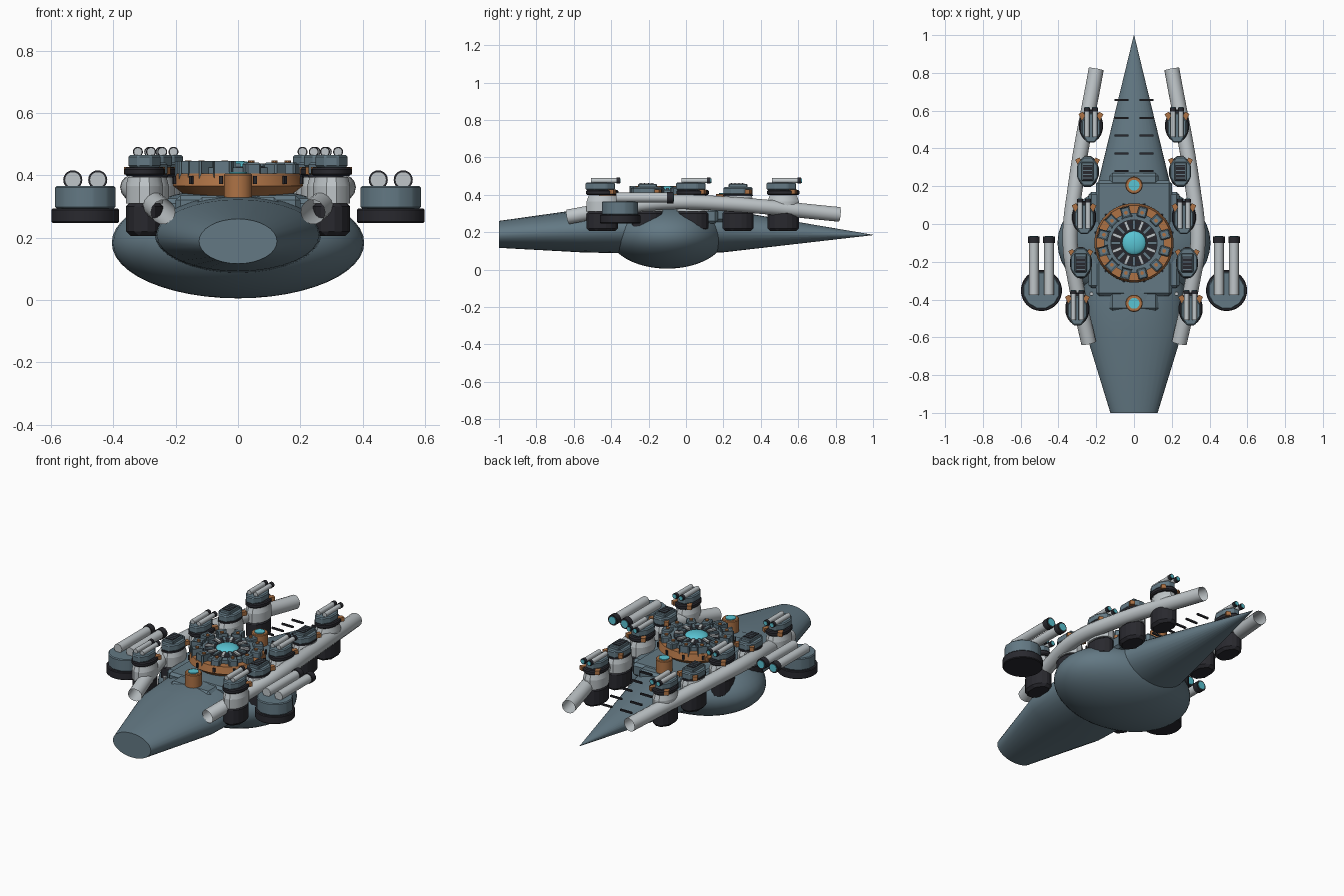
import bpy, bmesh, math
from mathutils import Vector, Matrix

cube = bpy.data.objects.get("Cube")
if cube:
    bpy.data.objects.remove(cube, do_unlink=True)


def material(name, rgb):
    m = bpy.data.materials.new(name)
    m.use_nodes = True
    m.diffuse_color = (*rgb, 1)
    m.node_tree.nodes["Principled BSDF"].inputs["Base Color"].default_value = (*rgb, 1)
    return m


HULL = material("slate blue", (0.125, 0.19, 0.23))
PALE = material("pale grey", (0.52, 0.56, 0.58))
DARK = material("charcoal", (0.022, 0.022, 0.028))
RUST = material("copper", (0.42, 0.17, 0.06))
GLOW = material("cyan glow", (0.1, 0.55, 0.65))


def finish(bm, name, mat, smooth=True):
    bmesh.ops.recalc_face_normals(bm, faces=bm.faces)
    me = bpy.data.meshes.new(name)
    bm.to_mesh(me)
    bm.free()
    me.materials.append(mat)
    ob = bpy.data.objects.new(name, me)
    bpy.context.collection.objects.link(ob)
    if smooth:
        bpy.ops.object.select_all(action='DESELECT')
        ob.select_set(True)
        bpy.context.view_layer.objects.active = ob
        bpy.ops.object.shade_smooth_by_angle(angle=math.radians(32))
    return ob


def bevel(bm, width):
    if width:
        bmesh.ops.bevel(bm, geom=bm.edges[:], offset=width, segments=1, affect='EDGES')


def drum(name, mat, loc, rx, ry, z0, z1, sides=24, taper=1, edge=0):
    """Upright, optionally oval prism between two heights."""
    bm = bmesh.new()
    bmesh.ops.create_cone(bm, cap_ends=True, segments=sides, radius1=1, radius2=taper, depth=1)
    turn = Matrix.Rotation(math.pi / sides, 4, 'Z')
    place = Matrix.Translation((loc[0], loc[1], (z0 + z1) / 2))
    bm.transform(place @ Matrix.Diagonal((rx, ry, z1 - z0, 1)) @ turn)
    bevel(bm, edge)
    return finish(bm, name, mat, sides > 8)


def rod(name, mat, x, z, y0, y1, r):
    """Round bar along y."""
    bm = bmesh.new()
    bmesh.ops.create_cone(bm, cap_ends=True, segments=20, radius1=r, radius2=r, depth=y1 - y0)
    bm.transform(Matrix.Translation((x, (y0 + y1) / 2, z)) @ Matrix.Rotation(math.pi / 2, 4, 'X'))
    return finish(bm, name, mat)


def box(name, mat, loc, size, angle=0, edge=0):
    bm = bmesh.new()
    bmesh.ops.create_cube(bm, size=1)
    bm.transform(Matrix.Translation(loc) @ Matrix.Rotation(angle, 4, 'Z') @ Matrix.Diagonal((*size, 1)))
    bevel(bm, edge)
    return finish(bm, name, mat, False)


def loft(name, mat, stations, sides=32):
    """Oval sections given as (y, half width, half height, centre z)."""
    bm = bmesh.new()
    rings = []
    for y, rx, rz, cz in stations:
        angles = [math.tau * i / sides for i in range(sides)]
        rings.append([bm.verts.new((rx * math.cos(a), y, cz + rz * math.sin(a))) for a in angles])
    for a, b in zip(rings, rings[1:]):
        for i in range(sides):
            j = (i + 1) % sides
            bm.faces.new((a[i], a[j], b[j], b[i]))
    bm.faces.new(rings[0])
    bm.faces.new(rings[-1])
    return finish(bm, name, mat)


# Hull: blunt nose, pointed tail and wide belly
loft("main_hull", HULL, [(-1, .125, .072, .188), (-.56, .26, .115, .207), (-.35, .268, .125, .212),
                         (.2, .195, .115, .207), (1, .001, .001, .185)])
bm = bmesh.new()
bmesh.ops.create_uvsphere(bm, u_segments=40, v_segments=24, radius=1)
bm.transform(Matrix.Translation((0, -.1, .183)) @ Matrix.Diagonal((.405, .31, .178, 1)))
finish(bm, "belly", HULL)

# Stepped deck plates
for i, (w, y0, y1, top) in enumerate([(.4, -.38, .23, .335), (.48, -.34, .17, .325),
                                      (.26, -.46, .27, .33)]):
    box(f"deck_plate_{i}", HULL, (0, (y0 + y1) / 2, top - .04), (w, y1 - y0, .08), edge=.015)

# Central reactor
C = (0, -.1)
drum("reactor_skirt", RUST, C, .17, .17, .335, .365, 36, 1.22)
drum("reactor_ring", RUST, C, .21, .21, .365, .405, 36, .95)
drum("reactor_inner_ring", HULL, C, .16, .16, .4, .425, 36)
drum("reactor_well", DARK, C, .125, .125, .42, .428, 36)
bm = bmesh.new()
bmesh.ops.create_uvsphere(bm, u_segments=28, v_segments=14, radius=.066)
bm.transform(Matrix.Translation((*C, .42)) @ Matrix.Diagonal((1, 1, .4, 1)))
finish(bm, "reactor_dome", GLOW)


def around(radius, angle, z):
    return Vector((C[0] + radius * math.cos(angle), C[1] + radius * math.sin(angle), z))


for i in range(12):
    a = math.tau * (i + .5) / 12
    box(f"ring_block_{i}", HULL, around(.168, a, .41), (.056, .05, .06), a, .006)
    drum(f"ring_bolt_{i}", RUST, around(.165, a, 0), .01, .01, .438, .447, 10)
    box(f"ring_plate_{i}", DARK, around(.212, a, .385), (.008, .012, .025), a)
for i in range(16):
    a = math.tau * i / 16
    box(f"reactor_spoke_{i}", PALE if i % 2 else HULL, around(.097, a, .43), (.05, .016, .014), a)

# Small lamp drums fore and aft of the reactor
for i, y in enumerate((.205, -.42)):
    drum(f"lamp_drum_{i}", RUST, (0, y), .046, .046, .31, .405, 20, edge=.004)
    drum(f"lamp_glass_{i}", GLOW, (0, y), .029, .029, .4, .41, 20)


def launch_tube(name, s):
    """Open bent pipe along one flank."""
    cu = bpy.data.curves.new(name, 'CURVE')
    cu.dimensions = '3D'
    cu.bevel_depth = .04
    cu.bevel_resolution = 5
    cu.resolution_u = 8
    path = [(.24, -.63, .282), (.305, -.33, .335), (.338, -.1, .36), (.31, .2, .352), (.2, .82, .295)]
    sp = cu.splines.new('BEZIER')
    sp.bezier_points.add(len(path) - 1)
    for p, (x, y, z) in zip(sp.bezier_points, path):
        p.co = (s * x, y, z)
        p.handle_left_type = p.handle_right_type = 'AUTO'
    cu.materials.append(PALE)
    ob = bpy.data.objects.new(name, cu)
    bpy.context.collection.objects.link(ob)


def barrels(name, x, z, y0, y1, r, gap):
    for k in (-1, 1):
        bx = x + k * gap
        rod(f"{name}_barrel", PALE, bx, z, y0, y1, r)
        rod(f"{name}_muzzle", DARK, bx, z, y1 - .1 * (y1 - y0), y1 + .004, r * 1.18)
        rod(f"{name}_muzzle_glow", GLOW, bx, z, y1, y1 + .007, r * .85)


def pod(name, x, y, gun):
    """Flank weapon pod: base, pedestal, collar and twin gun or vent box."""
    drum(f"{name}_base", DARK, (x, y), .064, .09, .205, .315, 8, edge=.015)
    drum(f"{name}_pedestal", PALE, (x, y), .062, .086, .31, .365, 12)
    drum(f"{name}_shoulder", PALE, (x, y), .062, .086, .365, .395, 12, .88)
    if gun:
        drum(f"{name}_collar", DARK, (x, y), .065, .088, .398, .425, 16, edge=.006)
        drum(f"{name}_turret", HULL, (x, y - .01), .056, .085, .425, .465, 8, edge=.006)
        barrels(name, x, .475, y - .06, y + .092, .0135, .021)
    else:
        drum(f"{name}_collar", DARK, (x, y), .058, .082, .392, .402, 16)
        drum(f"{name}_housing", HULL, (x, y), .06, .085, .4, .44, 8, edge=.006)
        box(f"{name}_vent_box", HULL, (x, y, .447), (.064, .1, .022), edge=.004)
        box(f"{name}_vent", DARK, (x, y - .005, .457), (.05, .08, .008))
        for k in range(4):
            box(f"{name}_vent_slat_{k}", HULL, (x, y - .035 + k * .02, .461), (.046, .005, .004))
    for k in (-1, 1):
        box(f"{name}_trim", RUST, (x + k * .046, y + .052, .415), (.026, .036, .024), -k * .5)


for s, side in ((1, "left"), (-1, "right")):
    launch_tube(f"{side}_launch_tube", s)
    for i in range(5):
        pod(f"{side}_pod_{i}", s * (.228 + .018 * i), .52 - .242 * i, i % 2 == 0)
    # Large outrigger gun
    x, y = s * .49, -.352
    drum(f"{side}_outrigger_base", DARK, (x, y), .109, .109, .247, .293, 28, edge=.004)
    drum(f"{side}_outrigger_turret", HULL, (x, y), .1, .1, .293, .365, 12, edge=.005)
    barrels(f"{side}_outrigger", x, .385, -.375, -.07, .026, .04)
    # Tail fins
    for i in range(5):
        box(f"{side}_tail_bar_{i}", DARK, (s * .066, .28 + .094 * i, .325 - .012 * i), (.076, .01, .01))
    # Deck rivets beside the nose
    drum(f"{side}_deck_rivet", PALE, (s * .225, -.37), .01, .01, .26, .3, 10)
